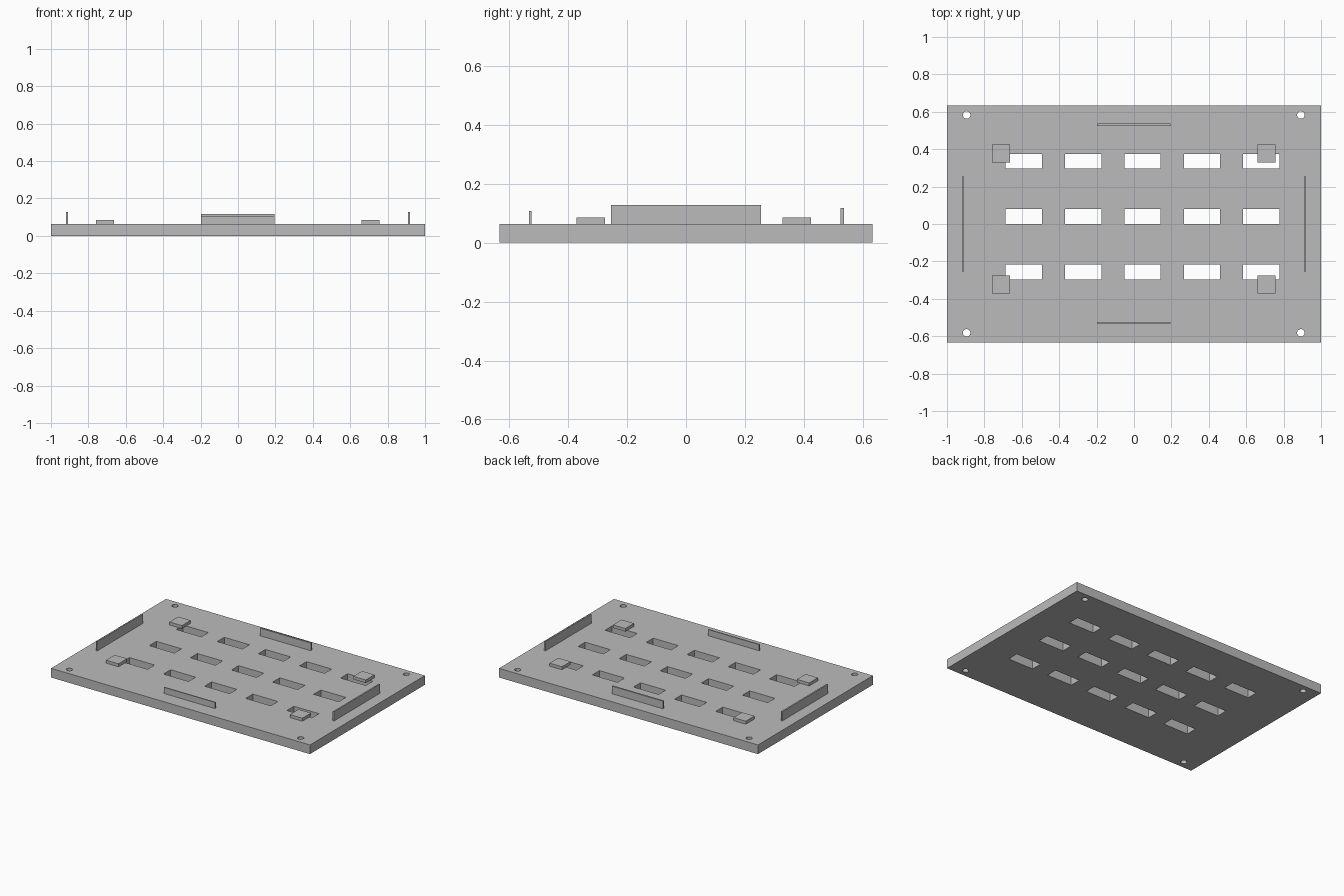
import bpy
import bmesh
from mathutils import Matrix, Vector

if "Cube" in bpy.data.objects:
    bpy.data.objects.remove(bpy.data.objects["Cube"])

grey = bpy.data.materials.new("plain grey")
grey.use_nodes = True
color = (0.5, 0.5, 0.5, 1)
grey.diffuse_color = color
grey.node_tree.nodes["Principled BSDF"].inputs["Base Color"].default_value = color

LENGTH, DEPTH, TOP = 2.0, 1.268, 0.064


def finish(name, bm):
    mesh = bpy.data.meshes.new(name)
    bm.to_mesh(mesh)
    bm.free()
    mesh.materials.append(grey)
    obj = bpy.data.objects.new(name, mesh)
    bpy.context.collection.objects.link(obj)
    return obj


def add_box(bm, center, size):
    matrix = Matrix.Translation(center) @ Matrix.Diagonal((*size, 1))
    bmesh.ops.create_cube(bm, size=1, matrix=matrix)


def box(name, x, y, width, depth, bottom, top):
    bm = bmesh.new()
    add_box(bm, Vector((x, y, (bottom + top) / 2)), (width, depth, top - bottom))
    return finish(name, bm)


# Base plate
plate = box("base_plate", 0, 0, LENGTH, DEPTH, 0, TOP)

# Cutter: slot grid and corner screw holes
bm = bmesh.new()
for column in range(5):
    for row in range(3):
        x = 0.046 + (column - 2) * 0.3175
        y = 0.04 + (row - 1) * 0.2965
        add_box(bm, Vector((x, y, TOP / 2)), (0.194, 0.078, 0.2))
for x in (-0.895, 0.892):
    for y in (-0.582, 0.583):
        bmesh.ops.create_cone(bm, cap_ends=True, segments=32, radius1=0.02,
                              radius2=0.02, depth=0.2,
                              matrix=Matrix.Translation((x, y, TOP / 2)))
cutter = finish("opening_cutter", bm)
cutter.hide_render = True

cut = plate.modifiers.new("openings", "BOOLEAN")
cut.operation = "DIFFERENCE"
cut.solver = "EXACT"
cut.object = cutter
bpy.context.view_layer.objects.active = plate
bpy.ops.object.modifier_apply(modifier=cut.name)
bpy.data.objects.remove(cutter)

# Corner pads
for side, x in (("right", -0.711), ("left", 0.709)):
    for end, y in (("front", -0.323), ("back", 0.376)):
        box(f"{end}_{side}_pad", x, y, 0.096, 0.096, TOP, 0.085)

# Upright rails along the four edges
box("right_rail", -0.915, 0, 0.01, 0.508, TOP, 0.128)
box("left_rail", 0.914, 0, 0.01, 0.508, TOP, 0.128)
box("front_rail", -0.001, -0.529, 0.394, 0.008, TOP, 0.107)
box("back_rail", -0.001, 0.53, 0.394, 0.012, TOP, 0.117)
